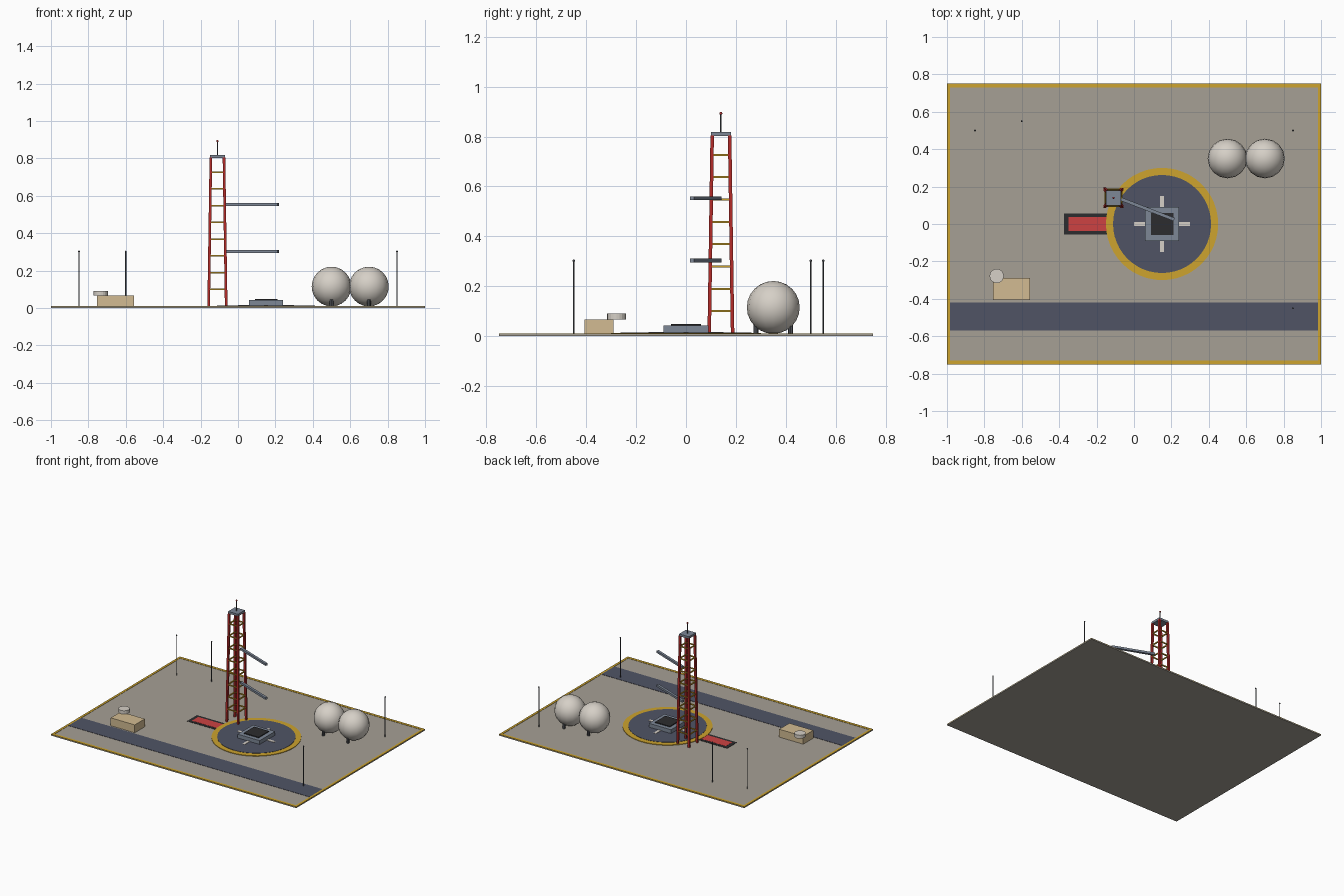
import bpy, bmesh, math
from mathutils import Vector

if "Cube" in bpy.data.objects:
    bpy.data.objects.remove(bpy.data.objects["Cube"])


def material(name, rgb):
    m = bpy.data.materials.new(name)
    lin = [(c / 255 / 12.92) if c < 10 else ((c / 255 + 0.055) / 1.055) ** 2.4 for c in rgb]
    m.diffuse_color = (*lin, 1)
    m.use_nodes = True
    m.node_tree.nodes["Principled BSDF"].inputs["Base Color"].default_value = m.diffuse_color
    return m


CONCRETE = material("concrete", (166, 160, 149))
ASPHALT = material("blue grey asphalt", (80, 84, 101))
YELLOW = material("safety yellow", (205, 164, 46))
RED = material("trench red", (205, 66, 66))
TOWER_RED = material("tower red", (178, 42, 40))
BLACK = material("soot black", (44, 44, 46))
STEEL = material("steel grey", (125, 135, 150))
WHITE = material("off white", (214, 208, 199))
TAN = material("tan wall", (210, 187, 146))
DARK = material("dark metal", (85, 88, 94))


def finish(name, bm, mat, smooth=False):
    bmesh.ops.recalc_face_normals(bm, faces=bm.faces)
    me = bpy.data.meshes.new(name)
    bm.to_mesh(me)
    bm.free()
    me.materials.append(mat)
    for p in me.polygons:
        p.use_smooth = smooth
    ob = bpy.data.objects.new(name, me)
    bpy.context.collection.objects.link(ob)
    return ob


def box(name, x0, x1, y0, y1, z0, z1, mat):
    bm = bmesh.new()
    bmesh.ops.create_cube(bm, size=1)
    for v in bm.verts:
        v.co = ((x0 + x1) / 2 + v.co.x * (x1 - x0), (y0 + y1) / 2 + v.co.y * (y1 - y0),
                (z0 + z1) / 2 + v.co.z * (z1 - z0))
    return finish(name, bm, mat)


def cylinder(name, x, y, r, z0, z1, mat, sides=8):
    bm = bmesh.new()
    bmesh.ops.create_cone(bm, cap_ends=True, segments=sides, radius1=r, radius2=r, depth=z1 - z0)
    bmesh.ops.translate(bm, verts=bm.verts, vec=(x, y, (z0 + z1) / 2))
    return finish(name, bm, mat)


def ball(name, x, y, z, r, mat, u=16, v=12):
    bm = bmesh.new()
    bmesh.ops.create_uvsphere(bm, u_segments=u, v_segments=v, radius=r)
    bmesh.ops.translate(bm, verts=bm.verts, vec=(x, y, z))
    return finish(name, bm, mat, True)


def beam(name, a, b, w, h, mat):
    """Rectangular bar from a to b."""
    a, b = Vector(a), Vector(b)
    bm = bmesh.new()
    bmesh.ops.create_cube(bm, size=1)
    d = b - a
    up = Vector((0, 0, 1)) if abs(d.normalized().z) < 0.9 else Vector((0, 1, 0))
    side = d.cross(up).normalized()
    up = side.cross(d).normalized()
    for v in bm.verts:
        v.co = (a + b) / 2 + d * v.co.x + side * (w * v.co.y) + up * (h * v.co.z)
    return finish(name, bm, mat)


# Ground slab with yellow edge and road
G = 0.008
box("ground_slab", -1, 1, -0.75, 0.75, 0, G, CONCRETE)
for s, n in ((-1, "a"), (1, "b")):
    ys, xs = sorted((s * 0.73, s * 0.75)), sorted((s * 0.983, s * 1.0))
    box("edge_stripe_long_" + n, -1, 1, *ys, G - 0.002, G + 0.002, YELLOW)
    box("edge_stripe_short_" + n, *xs, -0.73, 0.73, G - 0.002, G + 0.002, YELLOW)
box("road", -0.983, 0.983, -0.57, -0.42, G - 0.002, G + 0.002, ASPHALT)

# Flame trench
box("trench_border", -0.375, -0.08, -0.057, 0.057, G - 0.002, G + 0.002, BLACK)
box("trench_floor", -0.35, -0.08, -0.037, 0.037, G, G + 0.003, RED)

# Round launch pad
cylinder("pad_ring", 0.15, 0, 0.30, G - 0.002, G + 0.004, YELLOW, 48)
cylinder("pad_disc", 0.15, 0, 0.262, G, G + 0.006, ASPHALT, 48)
box("pad_cross_x", 0, 0.30, -0.01, 0.01, G, G + 0.008, WHITE)
box("pad_cross_y", 0.14, 0.16, -0.15, 0.15, G, G + 0.008, WHITE)

# Launch mount
box("launch_mount", 0.06, 0.24, -0.09, 0.09, G, 0.042, STEEL)
box("mount_plate", 0.09, 0.21, -0.06, 0.06, 0.04, 0.048, BLACK)

# Lattice tower
TX, TY, TOP = -0.11, 0.14, 0.805


def half(z):
    return 0.047 - 0.012 * z / TOP


CORNERS = [(-1, -1), (1, -1), (1, 1), (-1, 1)]
for i, (sx, sy) in enumerate(CORNERS):
    h0, h1 = half(G), half(TOP)
    beam(f"tower_leg_{i}", (TX + sx * h0, TY + sy * h0, G - 0.002),
         (TX + sx * h1, TY + sy * h1, TOP), 0.014, 0.014, TOWER_RED)
    nx, ny = CORNERS[(i + 1) % 4]
    for k in range(8):
        z = 0.1 + k * 0.0895
        h = half(z)
        beam(f"tower_rung_{i}_{k}", (TX + sx * h, TY + sy * h, z),
             (TX + nx * h, TY + ny * h, z), 0.007, 0.008, YELLOW)
box("tower_platform", TX - 0.04, TX + 0.04, TY - 0.04, TY + 0.04, 0.802, 0.818, STEEL)
cylinder("tower_mast", TX, TY, 0.003, 0.815, 0.893, DARK)
ball("mast_beacon", TX, TY, 0.893, 0.006, RED, 8, 6)

# Swing arms
for z in (0.303, 0.553):
    beam("swing_arm", (-0.068, 0.133, z), (0.215, 0.024, z), 0.018, 0.015, STEEL)

# Storage spheres on short legs
for x in (0.5, 0.7):
    ball("storage_sphere", x, 0.35, 0.115, 0.106, WHITE)
    for s in (-1, 1):
        cylinder("sphere_leg", x, 0.35 + s * 0.07, 0.01, G, 0.045, DARK)

# Control bunker with roof dish
box("bunker", -0.753, -0.557, -0.407, -0.29, G, 0.066, TAN)
cylinder("bunker_dish", -0.734, -0.278, 0.038, 0.066, 0.091, WHITE, 20)

# Light poles
for x, y in ((-0.85, 0.5), (-0.6, 0.55), (0.85, 0.5), (0.85, -0.45)):
    cylinder("light_pole", x, y, 0.003, G, 0.303, DARK)
    ball("pole_tip", x, y, 0.302, 0.005, DARK, 8, 6)
